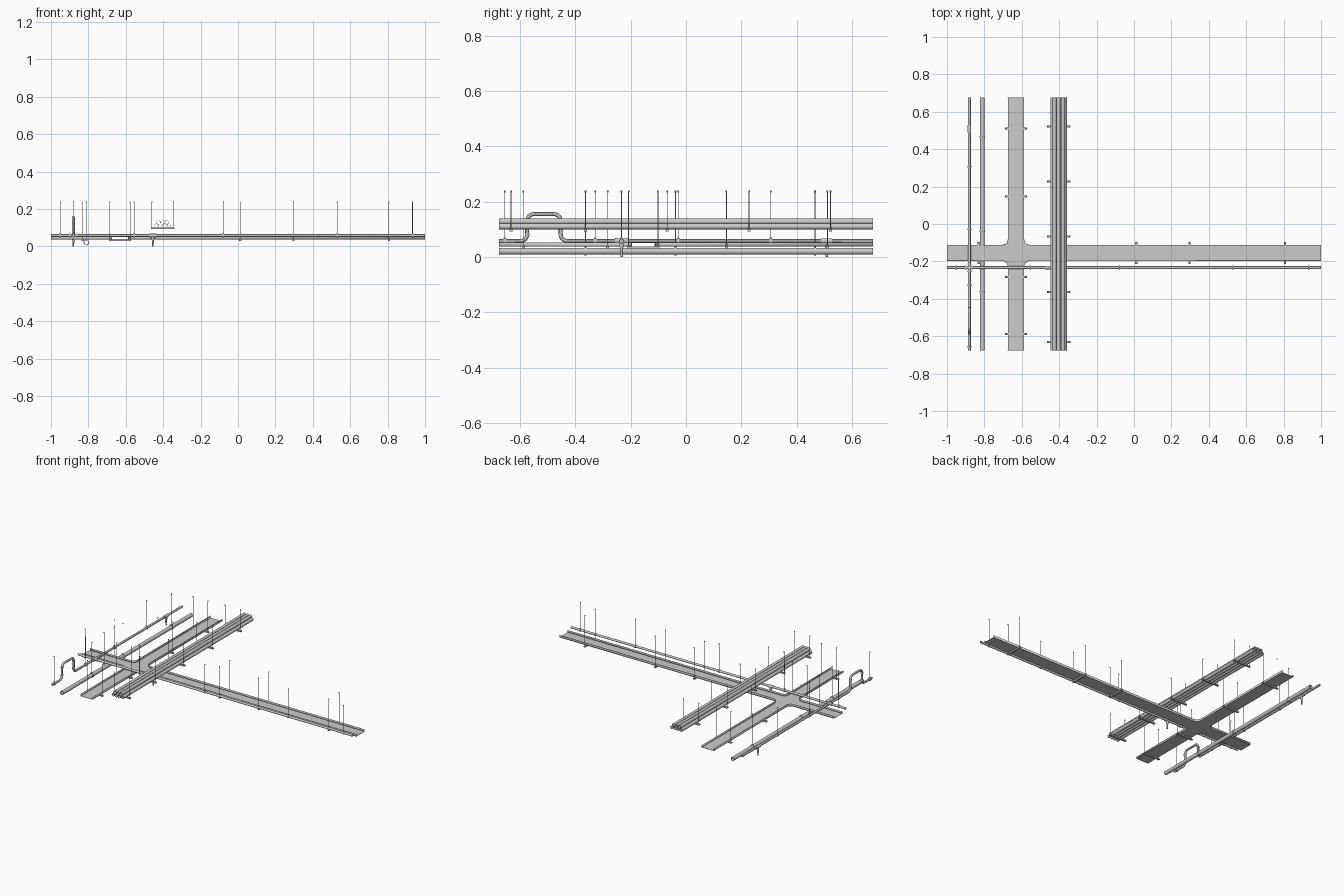
import bpy, bmesh
from math import pi, cos, sin
from mathutils import Vector, Matrix

if "Cube" in bpy.data.objects:
    bpy.data.objects.remove(bpy.data.objects["Cube"])

X0, X1, Y0, Y1 = -1.0, 1.0, -0.675, 0.675
ROOF = 0.24                      # top of all hanger rods
TRAY_Z, TRAY_TOP = 0.039, 0.052  # tray floor and rim


def finish(name, bm, smooth=False):
    bmesh.ops.recalc_face_normals(bm, faces=bm.faces[:])
    me = bpy.data.meshes.new(name)
    bm.to_mesh(me)
    bm.free()
    ob = bpy.data.objects.new(name, me)
    bpy.context.collection.objects.link(ob)
    if smooth:
        bpy.ops.object.select_all(action='DESELECT')
        ob.select_set(True)
        bpy.context.view_layer.objects.active = ob
        bpy.ops.object.shade_smooth_by_angle()
    return ob


def cyl(bm, a, b, r1, r2=None, n=16, caps=True):
    a, b = Vector(a), Vector(b)
    d = b - a
    m = Matrix.Translation((a + b) / 2) @ d.to_track_quat('Z', 'Y').to_matrix().to_4x4()
    bmesh.ops.create_cone(bm, cap_ends=caps, segments=n, radius1=r1,
                          radius2=r1 if r2 is None else r2, depth=d.length, matrix=m)


def box(bm, c, s):
    bmesh.ops.create_cube(bm, size=1, matrix=Matrix.Translation(c) @ Matrix.Diagonal((*s, 1)))


def tube(bm, a, b, r, wall=0.0015, n=20):
    # hollow pipe: two shells joined by end rings
    a, b = Vector(a), Vector(b)
    q = (b - a).to_track_quat('Z', 'Y')
    loops = []
    for p, rad in ((a, r), (b, r), (b, r - wall), (a, r - wall)):
        loops.append([bm.verts.new(p + q @ Vector((rad * cos(2 * pi * i / n), rad * sin(2 * pi * i / n), 0)))
                      for i in range(n)])
    for k in range(4):
        l, m = loops[k], loops[(k + 1) % 4]
        for i in range(n):
            bm.faces.new((l[i], l[(i + 1) % n], m[(i + 1) % n], m[i]))


def rod(bm, x, y, z):
    # threaded rod with an anchor on top and a nut at the bottom
    cyl(bm, (x, y, z), (x, y, ROOF), 0.0014, n=8)
    cyl(bm, (x, y, ROOF - 0.006), (x, y, ROOF), 0.003, n=6)
    cyl(bm, (x, y, z - 0.001), (x, y, z + 0.003), 0.0035, n=6)


def trapeze(name, c, half, z, along_x):
    # strut under a run, hung from two rods
    bm = bmesh.new()
    h = 0.008
    box(bm, (c[0], c[1], z - h / 2), (2 * half + 0.012, 0.011, h) if along_x else (0.011, 2 * half + 0.012, h))
    for s in (-half, half):
        rod(bm, c[0] + (s if along_x else 0), c[1] + (0 if along_x else s), z)
    finish(name, bm)


def ring_hanger(name, c, axis, r):
    # clevis ring round a pipe plus its rod
    bm = bmesh.new()
    d = Vector(axis) * 0.004
    c = Vector(c)
    tube(bm, c - d, c + d, r + 0.003, 0.0025)
    rod(bm, c.x, c.y, c.z + r + 0.003)
    finish(name, bm)


# cable trays: crossing runs with a filleted four-way fitting
tx0, tx1, ty0, ty1, F = -0.674, -0.588, -0.197, -0.112, 0.03


def corner(sx, sy):
    # wall path: end of the x run, fillet, end of the y run
    x, y = (tx1 if sx > 0 else tx0), (ty1 if sy > 0 else ty0)
    cx, cy = x + sx * F, y + sy * F
    pts = [(X1 if sx > 0 else X0, y)]
    for i in range(9):
        t = pi / 2 * i / 8
        pts.append((cx - sx * F * sin(t), cy - sy * F * cos(t)))
    return pts + [(x, Y1 if sy > 0 else Y0)]


corners = [corner(1, 1), corner(-1, 1)[::-1], corner(-1, -1), corner(1, -1)[::-1]]
outline = [p for c in corners for p in c]
bm = bmesh.new()
face = bm.faces.new([bm.verts.new((x, y, TRAY_Z)) for x, y in outline])
up = bmesh.ops.extrude_face_region(bm, geom=[face])
bmesh.ops.translate(bm, vec=(0, 0, -0.0015), verts=[v for v in up['geom'] if isinstance(v, bmesh.types.BMVert)])
finish("cable_tray_floor", bm)

for i, path in enumerate(corners):
    # upright side wall, given thickness with a modifier
    bm = bmesh.new()
    lo = [bm.verts.new((x, y, TRAY_Z - 0.0015)) for x, y in path]
    hi = [bm.verts.new((x, y, TRAY_TOP)) for x, y in path]
    for k in range(len(path) - 1):
        bm.faces.new((lo[k], lo[k + 1], hi[k + 1], hi[k]))
    ob = finish(f"cable_tray_wall_{i + 1}", bm, True)
    mod = ob.modifiers.new("thickness", 'SOLIDIFY')
    mod.thickness = 0.002
    mod.offset = 0

for x in (-0.83, 0.012, 0.296, 0.807):
    trapeze("main_tray_hanger", (x, -0.1545), 0.053, TRAY_Z - 0.0015, False)
for y in (-0.588, -0.283, 0.146, 0.511):
    trapeze("cross_tray_hanger", (-0.631, y), 0.054, TRAY_Z - 0.0015, True)

# stacked conduit bundle on trapezes
bm = bmesh.new()
for count, z in ((4, 0.1105), (3, 0.1284)):
    for i in range(count):
        x = -0.403 + (i - (count - 1) / 2) * 0.0225
        tube(bm, (x, Y0, z), (x, Y1, z), 0.0105)
finish("conduit_bundle", bm, True)
for y in (-0.632, -0.363, -0.068, 0.228, 0.522):
    trapeze("conduit_hanger", (-0.403, y), 0.057, 0.1, True)

# low large pipe
LX, LZ, LR = -0.811, 0.021, 0.0125
bm = bmesh.new()
tube(bm, (LX, Y0, LZ), (LX, Y1, LZ), LR)
finish("large_pipe", bm, True)
for y in (-0.363, -0.038, 0.466):
    ring_hanger("large_pipe_hanger", (LX, y, LZ), (0, 1, 0), LR)

# small pipes sharing one level
PX, PY, PZ, PR = -0.88, -0.233, 0.058, 0.0072
bm = bmesh.new()
tube(bm, (X0, PY, PZ), (X1, PY, PZ), PR)
finish("long_small_pipe", bm, True)


def rounded(points, r, n=8):
    # fillet the inner corners of a polyline
    pts = [Vector(p) for p in points]
    out = [pts[0]]
    for a, p, b in zip(pts, pts[1:], pts[2:]):
        u, v = (a - p).normalized(), (b - p).normalized()
        c = p + (u + v) * r
        out += [c - v * r * cos(pi / 2 * i / n) - u * r * sin(pi / 2 * i / n) for i in range(n + 1)]
    return out + [pts[-1]]


# small pipe with upright expansion loop
la, lb, lz = -0.574, -0.453, 0.155
path = rounded([(PX, Y0, PZ), (PX, la, PZ), (PX, la, lz), (PX, lb, lz), (PX, lb, PZ), (PX, Y1, PZ)], 0.024)
cu = bpy.data.curves.new("loop_pipe_path", 'CURVE')
cu.dimensions = '3D'
cu.bevel_depth = PR
cu.bevel_resolution = 4
sp = cu.splines.new('POLY')
sp.points.add(len(path) - 1)
for p, co in zip(sp.points, path):
    p.co = (*co, 1)
tmp = bpy.data.objects.new("loop_pipe_path", cu)
bpy.context.collection.objects.link(tmp)
me = bpy.data.meshes.new_from_object(tmp.evaluated_get(bpy.context.evaluated_depsgraph_get()))
bpy.data.objects.remove(tmp)
bm = bmesh.new()
bm.from_mesh(me)
finish("expansion_loop_pipe", bm, True)

for y in (-0.655, -0.328, -0.028, 0.306):
    ring_hanger("loop_pipe_hanger", (PX, y, PZ), (0, 1, 0), PR)
for x in (-0.95, -0.555, -0.078, 0.53, 0.933):
    ring_hanger("long_pipe_hanger", (x, PY, PZ), (1, 0, 0), PR)

# elbow collars on the loop
bm = bmesh.new()
for y in (la, lb):
    for z in (PZ + 0.024, lz - 0.024):
        cyl(bm, (PX, y, z - 0.004), (PX, y, z + 0.004), PR + 0.0015)
finish("loop_collars", bm, True)

# cross fitting where the small pipes meet
bm = bmesh.new()
for d in (Vector((1, 0, 0)), Vector((0, 1, 0))):
    c = Vector((PX, PY, PZ))
    cyl(bm, c - d * 0.02, c + d * 0.02, PR + 0.0015)
    for s in (-1, 1):
        cyl(bm, c + d * s * 0.016, c + d * s * 0.023, PR + 0.003)
finish("pipe_cross_fitting", bm, True)

# tees with tapered drops hanging below
for name, c, d in (("loop_pipe_drop", (PX, 0.508, PZ), (0, 1, 0)), ("long_pipe_drop", (-0.455, PY, PZ), (1, 0, 0))):
    bm = bmesh.new()
    c, d = Vector(c), Vector(d)
    cyl(bm, c - d * 0.02, c + d * 0.02, PR + 0.0025)
    cyl(bm, (c.x, c.y, 0.036), (c.x, c.y, PZ), 0.0075)
    cyl(bm, (c.x, c.y, 0.006), (c.x, c.y, 0.038), 0.0035, 0.0065)
    cyl(bm, (c.x, c.y, 0), (c.x, c.y, 0.006), 0.0045)
    finish(name, bm, True)
